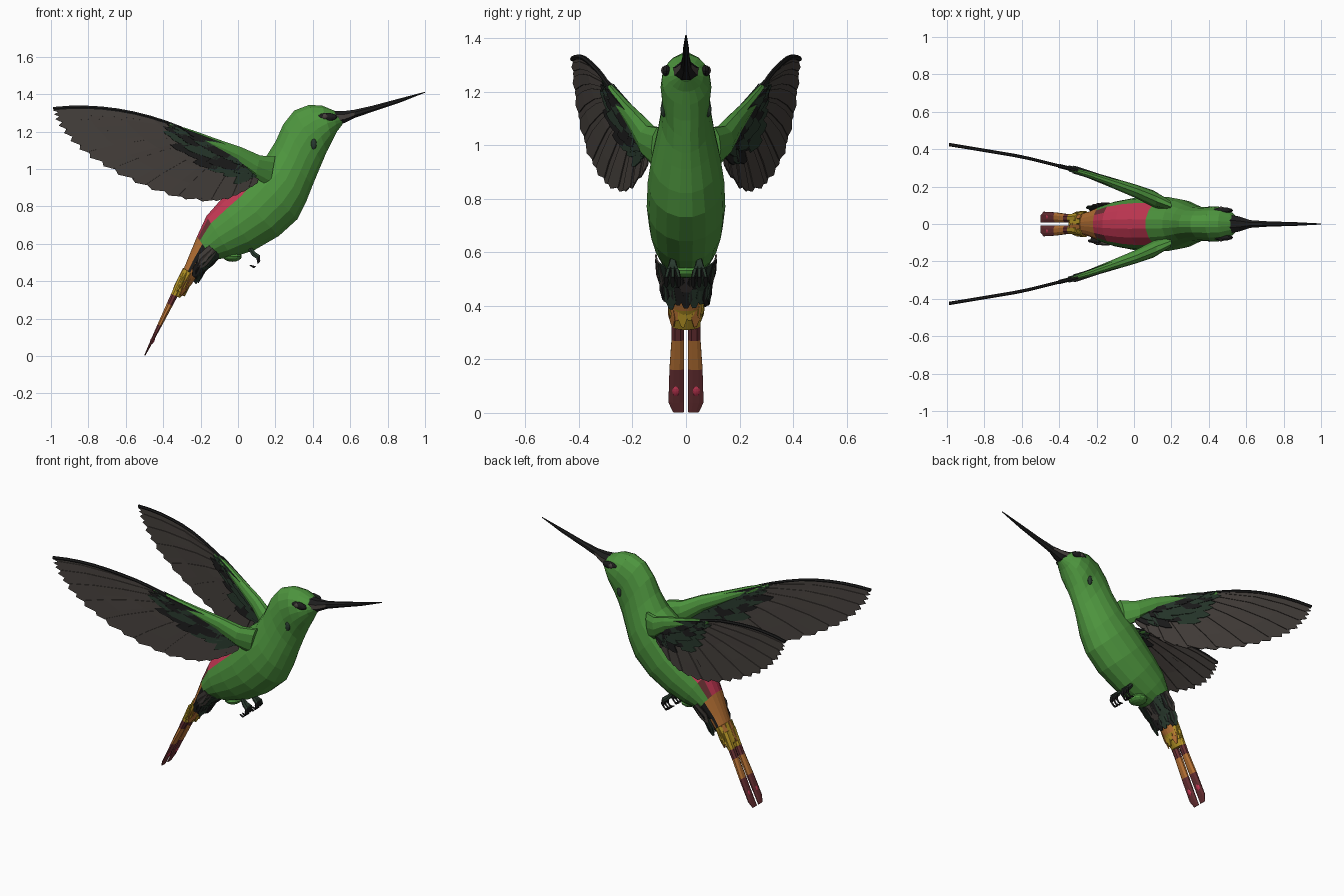
import bpy, math, random
from mathutils import Vector

if "Cube" in bpy.data.objects:
    bpy.data.objects.remove(bpy.data.objects["Cube"])

random.seed(4)
COLOURS = {
    "green": (0.075, 0.30, 0.048), "dark_green": (0.022, 0.042, 0.027),
    "black": (0.012, 0.012, 0.012), "grey_brown": (0.064, 0.054, 0.048),
    "red": (0.56, 0.04, 0.09), "dark_red": (0.15, 0.032, 0.036),
    "orange": (0.48, 0.17, 0.035), "yellow": (0.48, 0.31, 0.02),
}
NAMES = list(COLOURS)
MATS = []
for key, rgb in COLOURS.items():
    m = bpy.data.materials.new(key)
    m.diffuse_color = (*rgb, 1)
    m.use_nodes = True
    m.node_tree.nodes["Principled BSDF"].inputs["Base Color"].default_value = m.diffuse_color
    MATS.append(m)


class Part:
    """Collects coloured faces, then becomes one object."""
    def __init__(self):
        self.v, self.f, self.m = [], [], []

    def add(self, verts, faces, colours):
        o = len(self.v)
        self.v += [tuple(p) for p in verts]
        self.f += [[i + o for i in f] for f in faces]
        self.m += [NAMES.index(c) for c in colours]

    def build(self, name, thickness=0):
        me = bpy.data.meshes.new(name)
        me.from_pydata(self.v, [], self.f)
        for m in MATS:
            me.materials.append(m)
        me.polygons.foreach_set("material_index", self.m)
        me.update()
        ob = bpy.data.objects.new(name, me)
        bpy.context.collection.objects.link(ob)
        if thickness:
            mod = ob.modifiers.new("thickness", "SOLIDIFY")
            mod.thickness, mod.offset = thickness, 0
        return ob


def ring_point(ring, a):
    """Point on an elliptic ring (top x, top z, bottom x, bottom z, half width, y)."""
    tx, tz, bx, bz, w, y = ring
    c = math.cos(a)
    return Vector(((tx + bx) / 2 + (tx - bx) / 2 * c, y + w * math.sin(a),
                   (tz + bz) / 2 + (tz - bz) / 2 * c))


def loft(part, rings, n, colour):
    """Skin rings; colour(centre, cosine from the top) gives each face's colour."""
    rings = [r if len(r) == 6 else (*r, 0) for r in rings]
    verts = [ring_point(r, 2 * math.pi * (j + 0.5) / n) for r in rings for j in range(n)]
    faces, cols = [], []
    for i in range(len(rings) - 1):
        for j in range(n):
            f = [i * n + j, i * n + (j + 1) % n, (i + 1) * n + (j + 1) % n, (i + 1) * n + j]
            faces.append(f)
            cols.append(colour(sum((verts[k] for k in f), Vector()) / 4,
                               math.cos(2 * math.pi * (j + 1) / n)))
    faces += [list(range(n))[::-1], [len(verts) - n + j for j in range(n)]]
    cols += [cols[0], cols[-1]]
    part.add(verts, faces, cols)


def along(points, t):
    """Evenly indexed position on a polyline."""
    u = min(max(t, 0), 1) * (len(points) - 1)
    i = min(int(u), len(points) - 2)
    return Vector(points[i]).lerp(Vector(points[i + 1]), u - i)


# Body, head and rump
def body_colour(p, c):
    if p.z < 0.45:
        return "yellow" if p.z < 0.41 else "orange"
    if c > 0.6 and p.x < 0.1:
        return "orange" if p.z < 0.61 else "dark_red" if p.z < 0.68 else "red"
    if p.x < -0.14 and p.z < 0.58:
        return "orange" if c > 0.2 else "black"
    return "green"


body = Part()
loft(body, [
    (0.56, 1.29, 0.56, 1.24, 0.03), (0.51, 1.315, 0.53, 1.20, 0.065), (0.45, 1.34, 0.505, 1.15, 0.09),
    (0.38, 1.345, 0.475, 1.09, 0.095), (0.30, 1.315, 0.45, 1.03, 0.09), (0.24, 1.24, 0.425, 0.97, 0.095),
    (0.20, 1.15, 0.40, 0.91, 0.11), (0.15, 1.07, 0.365, 0.82, 0.13), (0.06, 1.0, 0.32, 0.73, 0.143),
    (-0.03, 0.90, 0.22, 0.64, 0.147), (-0.10, 0.83, 0.09, 0.565, 0.138), (-0.17, 0.75, -0.03, 0.525, 0.12),
    (-0.22, 0.64, -0.13, 0.515, 0.095), (-0.265, 0.53, -0.19, 0.47, 0.07),
    (-0.31, 0.42, -0.25, 0.38, 0.055), (-0.35, 0.33, -0.31, 0.31, 0.045)], 18, body_colour)
body.build("body")

# Bill, with a lighter base
bill = Part()
loft(bill, [(0.50, 1.315, 0.52, 1.235, 0.055), (0.56, 1.312, 0.57, 1.243, 0.042),
            (0.62, 1.318, 0.625, 1.272, 0.022), (0.72, 1.34, 0.72, 1.305, 0.015),
            (0.86, 1.377, 0.86, 1.352, 0.011), (1.0, 1.413, 1.0, 1.408, 0.003)], 8,
     lambda p, c: "grey_brown" if p.x < 0.6 and abs(c) < 0.5 else "black")
bill.build("bill")


def ellipsoid(name, centre, size, colour):
    bpy.ops.mesh.primitive_uv_sphere_add(segments=12, ring_count=8, location=centre)
    ob = bpy.context.object
    ob.name, ob.scale = name, size
    ob.data.materials.append(MATS[NAMES.index(colour)])
    return ob


# Eye stripes, throat spots and vent tuft
for s in (-1, 1):
    ellipsoid("eye_stripe", (0.475, s * 0.073, 1.278), (0.055, 0.016, 0.022), "black")
    ellipsoid("eye", (0.465, s * 0.083, 1.28), (0.016, 0.01, 0.015), "grey_brown")
    ellipsoid("throat_spot", (0.405, s * 0.083, 1.135), (0.016, 0.012, 0.03), "dark_green")
ellipsoid("vent_tuft", (-0.03, 0, 0.532), (0.05, 0.06, 0.028), "green")

# Wings: feathers fan from the arm line to the trailing outline
ARM = [(-0.30, 1.22), (-0.1, 1.145), (0.14, 1.04)]
TRAIL = [(-0.99, 1.325), (-0.985, 1.28), (-0.94, 1.2), (-0.85, 1.1), (-0.7, 1.0),
         (-0.5, 0.9), (-0.3, 0.835), (-0.1, 0.82), (0.0, 0.86), (0.1, 0.92)]
SWEEP = [(0.2, 0.1), (0.0, 0.185), (-0.3, 0.285), (-0.6, 0.36), (-1.01, 0.428)]


def wing_y(x):
    for (x0, y0), (x1, y1) in zip(SWEEP, SWEEP[1:]):
        if x >= x1:
            return y0 + (y1 - y0) * (x - x0) / (x1 - x0)
    return SWEEP[-1][1]


def quill(t, s):
    a, b = along(ARM, t), along(TRAIL, t)
    mid = (a + b) / 2 + Vector((0, 0.09 * (1 - t)))
    return a * (1 - s) ** 2 + mid * 2 * s * (1 - s) + b * s * s


def feather(part, t0, t1, s0, s1, side, lift, colour):
    verts = []
    for k in (0, 0.25, 0.5, 0.75, 0.95):
        s = s0 + (s1 - s0) * k
        verts += [quill(t0, s), quill(t1, s)]
    verts.append((quill(t0, s1) * 0.6 + quill(t1, s1) * 0.4))
    verts = [(p.x, side * (wing_y(p.x) + lift), p.y) for p in verts]
    faces = [[2 * i, 2 * i + 1, 2 * i + 3, 2 * i + 2] for i in range(4)] + [[8, 9, 10]]
    part.add(verts, faces, [colour] * 5)


COUNT = 20
for s in (-1, 1):
    flight, coverts, edge, arm = Part(), Part(), Part(), Part()
    for i in range(COUNT):
        t = i / COUNT
        feather(flight, t, t + 1.4 / COUNT, 0, 1, s, 0.004 * (i % 2) - 0.002, "grey_brown")
    # Short dark feathers in three rows on both faces of the wing
    for face in (-1, 1):
        for row, reach in enumerate((1.0, 0.72, 0.45)):
            for i in range(12):
                t = 0.02 + (i + 0.5 * (row % 2)) / 12.5
                end = (0.10 + 0.72 * t) * reach * random.uniform(0.85, 1.1)
                feather(coverts, t, t + 0.11, 0, end, s, face * (0.009 + 0.005 * row),
                        random.choice(("black", "dark_green", "dark_green")))
    # Black leading edge
    rim = []
    for k in range(9):
        p = quill(0, k / 8)
        rim.append((p.x, p.y + 0.008, p.x + 0.004, p.y - 0.012, 0.009, s * wing_y(p.x)))
    loft(edge, rim, 6, lambda p, c: "black")
    # Green arm along the front of the wing
    loft(arm, [(x, zt, xb, zb, w, s * wing_y(x)) for x, zt, xb, zb, w in (
        (0.20, 1.07, 0.17, 0.90, 0.03), (0.12, 1.075, 0.09, 0.95, 0.045), (0.02, 1.118, -0.01, 1.03, 0.036),
        (-0.12, 1.165, -0.14, 1.10, 0.027), (-0.24, 1.208, -0.25, 1.16, 0.02),
        (-0.37, 1.248, -0.37, 1.222, 0.01))], 10, lambda p, c: "green")
    flight.build("flight_feathers", 0.005)
    coverts.build("covert_feathers", 0.005)
    edge.build("wing_leading_edge")
    arm.build("wing_arm")


# Tail fans: two banded blades
def tail_colour(p, c):
    for z, name in ((0.165, "dark_red"), (0.275, "orange"), (0.325, "dark_red"), (1, "yellow")):
        if p.z < z:
            return name


for s in (-1, 1):
    tail, spots = Part(), Part()
    rings = []
    for z, h, w in ((0.42, 0.025, 0.026), (0.325, 0.02, 0.025), (0.275, 0.018, 0.025),
                    (0.165, 0.013, 0.029), (0.04, 0.006, 0.031), (0.003, 0.003, 0.022)):
        x = -0.5 + 0.49 * z
        rings.append((x - 0.9 * h, z + 0.43 * h, x + 0.9 * h, z - 0.43 * h, w, s * (w + 0.006)))
    loft(tail, rings, 8, tail_colour)
    tail.build("tail_blade")
    spot = ellipsoid("tail_spot", (-0.457, s * 0.038, 0.085), (0.011, 0.017, 0.026), "red")
    spot.rotation_euler.y = math.atan(0.49)


# Shingled feathers under the rump and around the tail base
def shingles(name, top, tip, spread, count, width, colours):
    part = Part()
    for i in range(count):
        a = math.pi + spread * (2 * (i + 0.5) / count - 1)
        k = random.uniform(0.8, 1.1)
        p = ring_point(top, a)
        q = p.lerp(ring_point(tip, a), k)
        side = (ring_point(top, a + 0.1) - ring_point(top, a - 0.1)).normalized() * width
        verts = [p - side * 0.6, p + side * 0.6, p.lerp(q, 0.7) + side, q + side * 0.3,
                 q - side * 0.3, p.lerp(q, 0.7) - side]
        part.add(verts, [[0, 1, 2, 3, 4, 5]], [random.choice(colours)])
    part.build(name, 0.006)


shingles("undertail_feathers_upper", (-0.20, 0.63, -0.09, 0.535, 0.112, 0), (-0.26, 0.53, -0.18, 0.45, 0.098, 0),
         1.7, 11, 0.027, ("black", "dark_green", "grey_brown"))
shingles("undertail_feathers_lower", (-0.23, 0.57, -0.15, 0.50, 0.098, 0), (-0.29, 0.45, -0.22, 0.38, 0.086, 0),
         1.6, 9, 0.024, ("black", "black", "dark_green"))
shingles("tail_base_feathers", (-0.29, 0.47, -0.235, 0.43, 0.066, 0), (-0.345, 0.36, -0.285, 0.325, 0.056, 0),
         math.pi, 14, 0.018, ("yellow", "yellow", "orange"))

# Feet: short legs with curled toes
for s in (-1, 1):
    foot = Part()
    for dy in (-0.016, 0, 0.016):
        path = [(0.06, 0.58, 0.012), (0.085, 0.545, 0.015), (0.108, 0.53, 0.015),
                (0.112, 0.50, 0.012), (0.09, 0.475, 0.009), (0.065, 0.485, 0.004)]
        loft(foot, [(x + r * 0.7, z + r * 0.7, x - r * 0.7, z - r * 0.7, r * 0.7, s * 0.05 + dy * min(i, 3) / 2)
                    for i, (x, z, r) in enumerate(path)], 6,
             lambda p, c: "dark_green" if p.z > 0.52 else "black")
    foot.build("foot")
